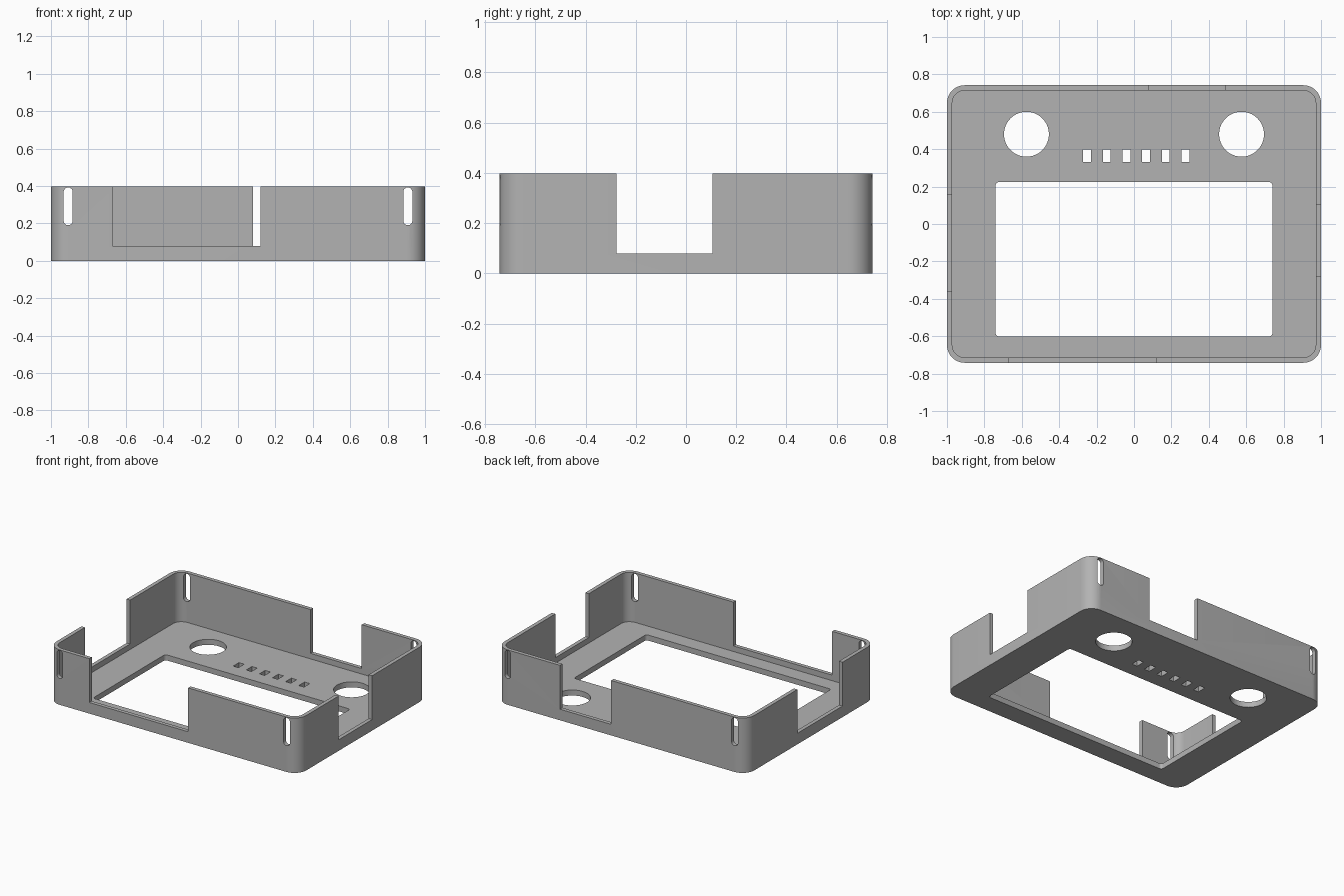
import bpy
import bmesh
from math import cos, sin, pi, radians

cube = bpy.data.objects.get("Cube")
if cube:
    bpy.data.objects.remove(cube, do_unlink=True)

# Overall dimensions
HALF_X, HALF_Y, HEIGHT = 1.0, 0.742, 0.397
WALL, FLOOR, SILL = 0.028, 0.04, 0.08
CORNER = 0.095

grey = bpy.data.materials.new("plain grey")
grey.use_nodes = True
grey.diffuse_color = (0.45, 0.45, 0.45, 1)
grey.node_tree.nodes["Principled BSDF"].inputs["Base Color"].default_value = (0.45, 0.45, 0.45, 1)


def rounded_rect(u0, u1, v0, v1, r=0.0, steps=10):
    """Counter-clockwise outline with optional rounded corners."""
    if r == 0:
        return [(u0, v0), (u1, v0), (u1, v1), (u0, v1)]
    centres = [(u1 - r, v1 - r), (u0 + r, v1 - r), (u0 + r, v0 + r), (u1 - r, v0 + r)]
    return [(cu + r * cos(pi / 2 * (q + i / steps)), cv + r * sin(pi / 2 * (q + i / steps)))
            for q, (cu, cv) in enumerate(centres) for i in range(steps + 1)]


def circle(cu, cv, r, steps=64):
    return [(cu + r * cos(2 * pi * i / steps), cv + r * sin(2 * pi * i / steps))
            for i in range(steps)]


def prism(name, outline, lo, hi, along="z"):
    """Extrude an outline between lo and hi along z or y."""
    def place(u, v, t):
        return (u, v, t) if along == "z" else (u, t, v)
    bm = bmesh.new()
    face = bm.faces.new([bm.verts.new(place(u, v, lo)) for u, v in outline])
    top = bmesh.ops.extrude_face_region(bm, geom=[face])["geom"]
    bmesh.ops.translate(bm, verts=[g for g in top if isinstance(g, bmesh.types.BMVert)],
                        vec=place(0, 0, hi - lo))
    bmesh.ops.remove_doubles(bm, verts=bm.verts, dist=1e-5)
    bmesh.ops.recalc_face_normals(bm, faces=bm.faces)
    mesh = bpy.data.meshes.new(name)
    bm.to_mesh(mesh)
    bm.free()
    mesh.materials.append(grey)
    obj = bpy.data.objects.new(name, mesh)
    bpy.context.collection.objects.link(obj)
    return obj


# Solid block with rounded vertical corners
shell = prism("enclosure_shell", rounded_rect(-HALF_X, HALF_X, -HALF_Y, HALF_Y, CORNER), 0, HEIGHT)

# Inner cavity
ix, iy = HALF_X - WALL, HALF_Y - WALL
cutters = [prism("cavity", rounded_rect(-ix, ix, -iy, iy, CORNER - WALL), FLOOR, 0.6)]


def through_floor(name, outline):
    cutters.append(prism(name, outline, -0.1, 0.2))


# Screen window, two knob holes and a row of small indicator holes
through_floor("screen_window", rounded_rect(-0.74, 0.74, -0.602, 0.225, 0.02, 5))
for side in (-1, 1):
    through_floor("knob_hole", circle(0.575 * side, 0.48, 0.12))
for i in range(6):
    x = 0.012 + 0.105 * (i - 2.5)
    through_floor("indicator_hole", rounded_rect(x - 0.021, x + 0.021, 0.332, 0.398))

# Open notches in the four walls, down to the sill
notches = {
    "front_notch": (-0.67, 0.12, -0.8, -0.65),
    "back_notch": (0.08, 0.49, 0.65, 0.8),
    "right_notch": (-1.1, -0.9, -0.36, 0.155),
    "left_notch": (0.9, 1.1, -0.277, 0.105),
}
for name, span in notches.items():
    cutters.append(prism(name, rounded_rect(*span), SILL, 0.6))

# Upright slots near the corners, through the front and back walls
for side in (-1, 1):
    x = 0.908 * side
    cutters.append(prism("corner_slot", rounded_rect(x - 0.024, x + 0.024, 0.19, 0.392, 0.0239, 8),
                         -0.9, 0.9, along="y"))

# Cut everything out of the block
bpy.ops.object.select_all(action="DESELECT")
shell.select_set(True)
bpy.context.view_layer.objects.active = shell
for cutter in cutters:
    cutter.hide_render = True
    mod = shell.modifiers.new(cutter.name, "BOOLEAN")
    mod.operation = "DIFFERENCE"
    mod.solver = "EXACT"
    mod.object = cutter
    bpy.ops.object.modifier_apply(modifier=mod.name)
    bpy.data.objects.remove(cutter, do_unlink=True)

bpy.ops.object.shade_smooth_by_angle(angle=radians(30))
